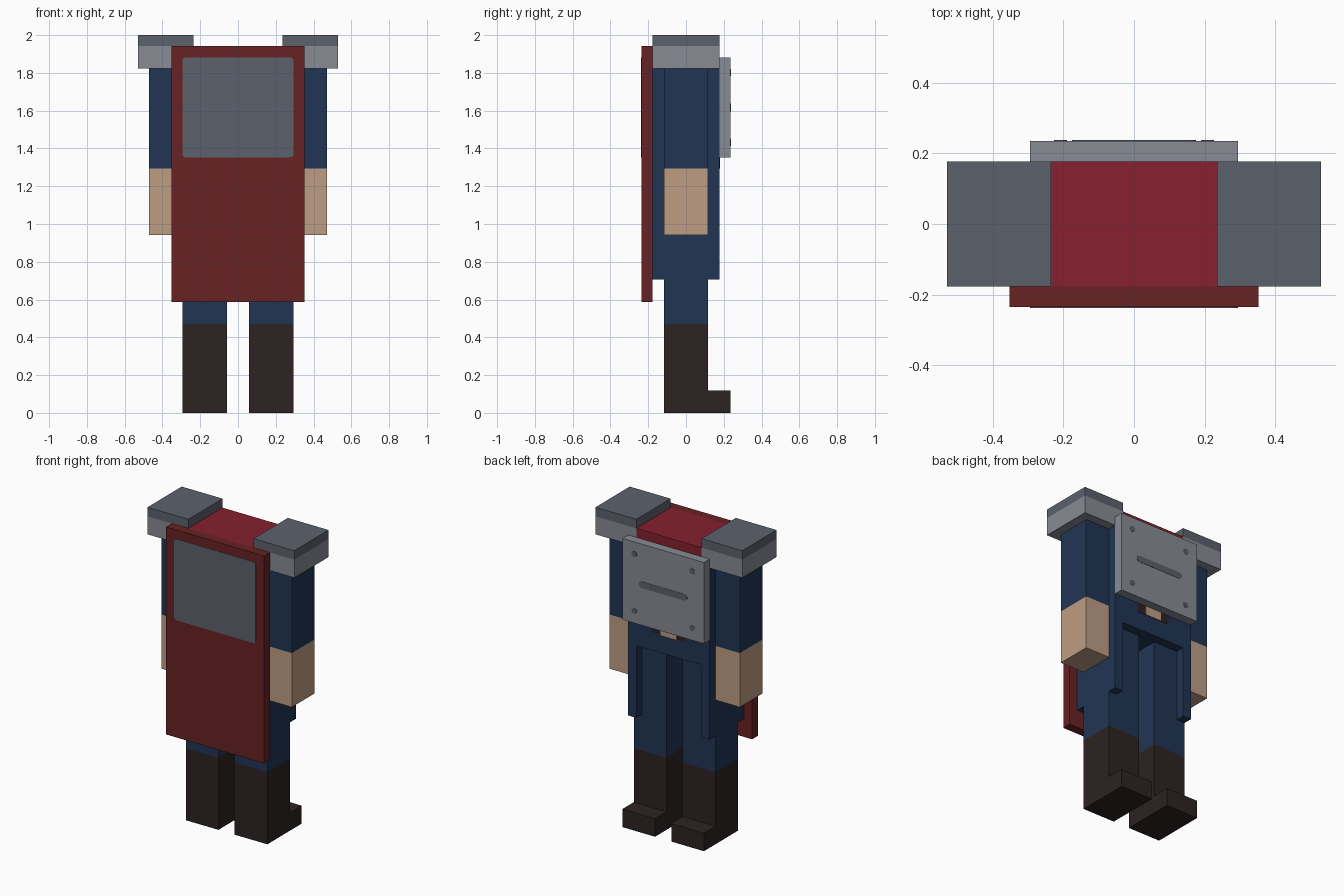
import bpy, bmesh, math

cube = bpy.data.objects.get("Cube")
if cube:
    bpy.data.objects.remove(cube, do_unlink=True)

U = 1 / 17  # grid unit: the figure stands 34 units tall


def make_material(name, rgb):
    lin = [c / 255 / 12.92 if c < 11 else ((c / 255 + 0.055) / 1.055) ** 2.4 for c in rgb]
    m = bpy.data.materials.new(name)
    m.use_nodes = True
    m.diffuse_color = (*lin, 1)
    m.node_tree.nodes["Principled BSDF"].inputs["Base Color"].default_value = (*lin, 1)
    return m


NAVY = make_material("navy cloth", (33, 53, 84))
BOOT = make_material("dark brown leather", (45, 35, 34))
SKIN = make_material("skin", (190, 158, 132))
CAPE = make_material("dark red cape", (104, 34, 36))
CRIMSON = make_material("crimson cloth", (134, 33, 46))
LIGHT = make_material("light grey metal", (135, 139, 147))
DARK = make_material("dark grey metal", (92, 97, 108))


def finish(bm, name, mat):
    bmesh.ops.recalc_face_normals(bm, faces=bm.faces)
    me = bpy.data.meshes.new(name)
    bm.to_mesh(me)
    bm.free()
    me.materials.append(mat)
    ob = bpy.data.objects.new(name, me)
    bpy.context.collection.objects.link(ob)
    return ob


def box(name, x, y, z, mat):
    """Box from (min, max) ranges given in grid units."""
    bm = bmesh.new()
    bmesh.ops.create_cube(bm, size=1)
    for v in bm.verts:
        v.co = [(a + b) / 2 * U + c * (b - a) * U for (a, b), c in zip((x, y, z), v.co)]
    return finish(bm, name, mat)


def pair(name, x, y, z, mat):
    """The same box on the left (+x) and right (-x) sides."""
    box("left_" + name, x, y, z, mat)
    box("right_" + name, (-x[1], -x[0]), y, z, mat)


def rounded_plate(name, cx, cz, hx, hz, r, y0, y1, mat, steps=4):
    """Thin upright plate with rounded corners, in model units."""
    bm = bmesh.new()
    verts = []
    for q, (sx, sz) in enumerate([(1, 1), (-1, 1), (-1, -1), (1, -1)]):
        for i in range(steps + 1):
            a = math.pi / 2 * (q + i / steps)
            verts.append(bm.verts.new((cx + sx * (hx - r) + r * math.cos(a), y0,
                                       cz + sz * (hz - r) + r * math.sin(a))))
    face = bm.faces.new(verts)
    ext = bmesh.ops.extrude_face_region(bm, geom=[face])
    bmesh.ops.translate(bm, vec=(0, y1 - y0, 0),
                        verts=[g for g in ext["geom"] if isinstance(g, bmesh.types.BMVert)])
    bmesh.ops.remove_doubles(bm, verts=bm.verts, dist=1e-5)
    return finish(bm, name, mat)


# Legs and boots, toes pointing to +y
pair("boot", (1, 5), (-2, 2), (0, 8), BOOT)
pair("boot_toe", (1, 5), (2, 4), (0, 2), BOOT)
pair("trouser_leg", (1, 5), (-2, 2), (8, 20), NAVY)

# Coat with narrow tails on the open side and a full panel under the cape
box("coat_body", (-5, 5), (-3, 3), (20, 31), NAVY)
pair("coat_tail", (4, 5), (2, 3), (12, 20), NAVY)
box("coat_rear_panel", (-5, 5), (-3, -2), (12, 20), NAVY)
box("collar", (-4, 4), (-3, 3), (31, 33), CRIMSON)

# Arms
pair("hand", (4, 8), (-2, 2), (16, 22), SKIN)
pair("sleeve", (4, 8), (-2, 2), (22, 31), NAVY)

# Shoulder armour with darker top plates
pair("shoulder_guard", (4, 9), (-3, 3), (31, 33), LIGHT)
pair("shoulder_top", (4, 9), (-3, 3), (33, 34), DARK)

# Cape and its rounded panel
box("cape", (-6, 6), (-4, -3), (10, 33), CAPE)
rounded_plate("cape_panel", 0, 27.5 * U, 5 * U, 4.5 * U, 0.018,
              -4 * U - 0.002, -4 * U + 0.002, DARK)

# Chest plate with slot and four bolts
box("chest_plate", (-5, 5), (3, 4), (23, 32), LIGHT)
face_y = (4 * U - 0.002, 4 * U + 0.002)
rounded_plate("chest_slot", 0, 27.5 * U, 0.175, 0.021, 0.021, *face_y, DARK)
for i, (sx, sz) in enumerate([(1, 1), (-1, 1), (-1, -1), (1, -1)]):
    rounded_plate(f"chest_bolt_{i + 1}", sx * 0.208, 27.5 * U + sz * 0.185,
                  0.019, 0.019, 0.019, *face_y, DARK)

# Small clasp just below the chest plate
box("clasp_strap", (-2, 2), (2.95, 3.04), (22, 23), BOOT)
box("clasp_center", (-1, 1), (2.95, 3.07), (22, 23), SKIN)
